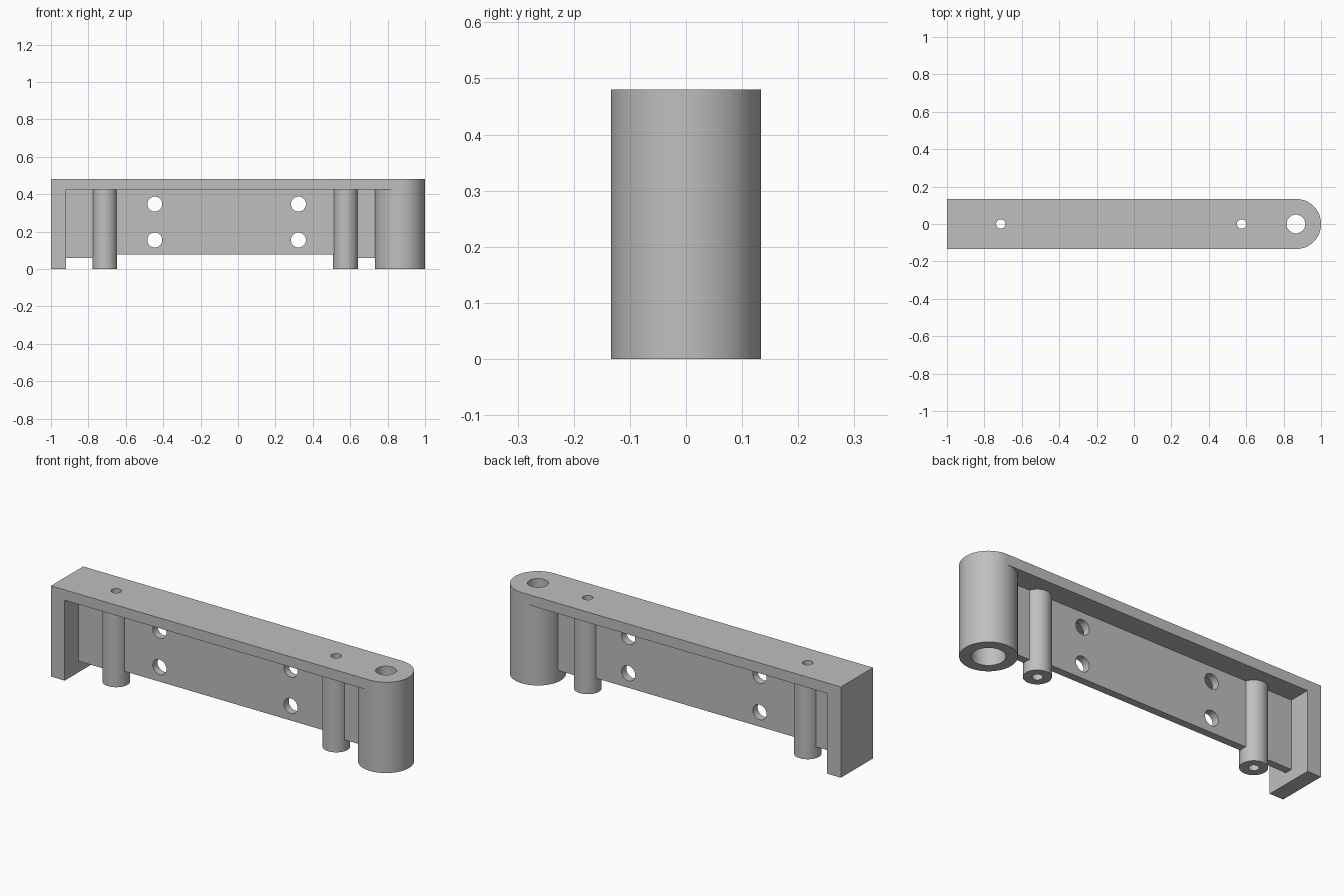
import bpy
import bmesh
import math
from mathutils import Matrix, Vector

if "Cube" in bpy.data.objects:
    bpy.data.objects.remove(bpy.data.objects["Cube"])

HALF = 0.134          # half depth of the bracket and radius of the barrel
TOP, UNDER = 0.48, 0.425
BARREL_X = 1 - HALF
PILLARS = (-0.712, 0.575)

grey = bpy.data.materials.new("plain_grey")
grey.use_nodes = True
colour = (0.52, 0.52, 0.52, 1)
grey.diffuse_color = colour
grey.node_tree.nodes["Principled BSDF"].inputs["Base Color"].default_value = colour


def prism(name, outline, z0, z1, turn=None):
    """Extrude a flat outline from z0 to z1, optionally turned."""
    bm = bmesh.new()
    face = bm.faces.new([bm.verts.new((x, y, z0)) for x, y in outline])
    out = bmesh.ops.extrude_face_region(bm, geom=[face])
    moved = [g for g in out["geom"] if isinstance(g, bmesh.types.BMVert)]
    bmesh.ops.translate(bm, verts=moved, vec=Vector((0, 0, z1 - z0)))
    bmesh.ops.recalc_face_normals(bm, faces=bm.faces)
    if turn:
        bm.transform(turn)
    mesh = bpy.data.meshes.new(name)
    bm.to_mesh(mesh)
    bm.free()
    mesh.materials.append(grey)
    obj = bpy.data.objects.new(name, mesh)
    bpy.context.collection.objects.link(obj)
    return obj


def arc(cx, cy, r, start, steps, total):
    return [(cx + r * math.cos(math.tau * (start + i) / total),
             cy + r * math.sin(math.tau * (start + i) / total))
            for i in range(steps)]


def cylinder(name, x, y, r, z0, z1, sides=64, turn=None):
    return prism(name, arc(x, y, r, 0, sides, sides), z0, z1, turn)


def combine(base, other, operation):
    mod = base.modifiers.new(other.name, "BOOLEAN")
    mod.operation, mod.solver, mod.object = operation, "EXACT", other
    bpy.context.view_layer.objects.active = base
    bpy.ops.object.modifier_apply(modifier=mod.name)
    bpy.data.objects.remove(other)


upright = Matrix.Rotation(math.pi / 2, 4, "X")   # profile y becomes z

# Top plate with a rounded end
bracket = prism("bracket", [(-1, HALF), (-1, -HALF)]
                + arc(BARREL_X, 0, HALF, -16, 33, 64), UNDER, TOP)

# End wall
wall = [(-1, 0), (-0.92, 0), (-0.92, UNDER), (-1, UNDER)]
combine(bracket, prism("end_wall", wall, -HALF, HALF, upright), "UNION")

# Hinge barrel
combine(bracket, cylinder("barrel", BARREL_X, 0, HALF, 0, UNDER), "UNION")

# Thin web, with a shallower stretch between the pillars
a, b = PILLARS
web = [(-0.94, 0.06), (a, 0.06), (a, 0.078), (b, 0.078), (b, 0.06),
       (0.76, 0.06), (0.76, 0.45), (-0.94, 0.45)]
combine(bracket, prism("web", web, -0.02, 0.02, upright), "UNION")

# Screw pillars and their bores
for x in PILLARS:
    combine(bracket, cylinder("pillar", x, 0, 0.066, 0, 0.45, 48), "UNION")
for x in PILLARS:
    combine(bracket, cylinder("pillar_bore", x, 0, 0.025, -0.1, 0.6, 32), "DIFFERENCE")

# Barrel bore, wider below the plate
combine(bracket, cylinder("pin_bore", BARREL_X, 0, 0.05, -0.1, 0.6, 48), "DIFFERENCE")
combine(bracket, cylinder("wide_bore", BARREL_X, 0, 0.08, -0.1, UNDER, 48), "DIFFERENCE")

# Four holes through the web
for x in (-0.445, 0.323):
    for z in (0.155, 0.347):
        combine(bracket, cylinder("web_hole", x, z, 0.04, -0.1, 0.1, 40, upright),
                "DIFFERENCE")

# Smooth the round walls and keep the flats flat
bpy.ops.object.select_all(action="DESELECT")
bracket.select_set(True)
bpy.context.view_layer.objects.active = bracket
bpy.ops.object.shade_smooth_by_angle(angle=math.radians(30))
normals = bracket.modifiers.new("flat_sides", "WEIGHTED_NORMAL")
normals.keep_sharp = True
